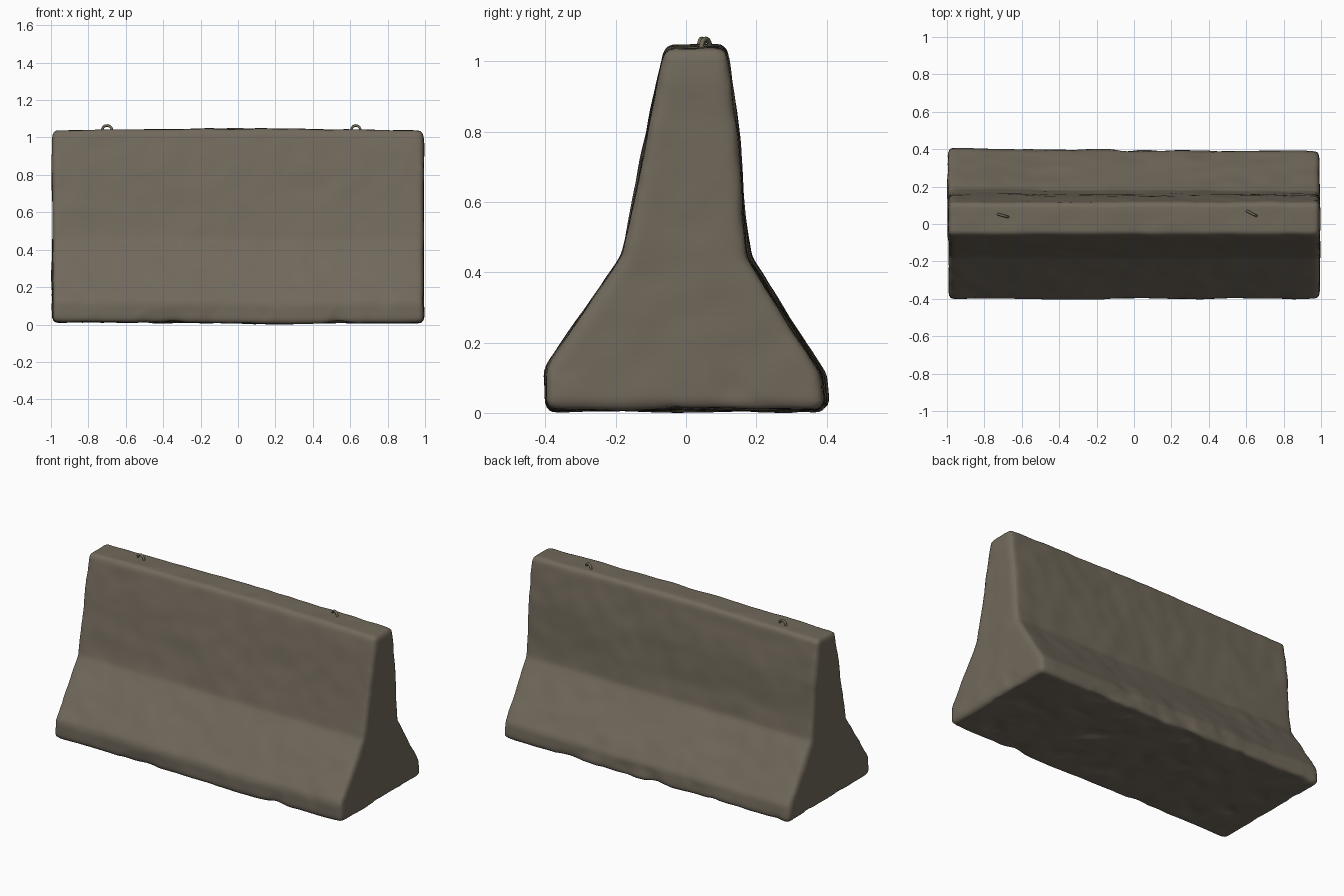
import bpy, bmesh, math
from mathutils import Vector, noise

cube = bpy.data.objects.get("Cube")
if cube:
    bpy.data.objects.remove(cube, do_unlink=True)


def make_material(name, rgb):
    mat = bpy.data.materials.new(name)
    mat.use_nodes = True
    color = (*rgb, 1)
    mat.diffuse_color = color
    bsdf = mat.node_tree.nodes["Principled BSDF"]
    bsdf.inputs["Base Color"].default_value = color
    bsdf.inputs["Roughness"].default_value = 0.9
    return mat


concrete = make_material("weathered concrete", (0.165, 0.14, 0.105))


def add_object(name, mesh):
    obj = bpy.data.objects.new(name, mesh)
    bpy.context.collection.objects.link(obj)
    return obj


# Barrier cross-section (y, z), extruded along x
profile = [(-0.40, 0.012), (-0.402, 0.125), (-0.18, 0.45), (-0.125, 0.72),
           (-0.06, 1.038), (0.115, 1.038), (0.15, 0.78), (0.165, 0.56),
           (0.18, 0.44), (0.39, 0.11), (0.40, 0.012)]
bm = bmesh.new()
end = bm.faces.new([bm.verts.new((-0.993, y, z)) for y, z in profile])
side = bmesh.ops.extrude_face_region(bm, geom=[end])["geom"]
for v in side:
    if isinstance(v, bmesh.types.BMVert):
        v.co.x = 0.993
bmesh.ops.recalc_face_normals(bm, faces=bm.faces)
mesh = bpy.data.meshes.new("barrier_blank")
bm.to_mesh(mesh)
bm.free()
blank = add_object("barrier_blank", mesh)

# Rounded edges, then an even surface to weather
bevel = blank.modifiers.new("worn edges", "BEVEL")
bevel.width = 0.022
bevel.segments = 3
bevel.limit_method = "ANGLE"
bevel.angle_limit = math.radians(35)
remesh = blank.modifiers.new("even surface", "REMESH")
remesh.mode = "VOXEL"
remesh.voxel_size = 0.014
smooth = blank.modifiers.new("soften", "SMOOTH")
smooth.iterations = 4
graph = bpy.context.evaluated_depsgraph_get()
body_mesh = bpy.data.meshes.new_from_object(blank.evaluated_get(graph))
body_mesh.name = "concrete_barrier"
bpy.data.objects.remove(blank, do_unlink=True)

# Weathering: gentle waves, small lumps and chips near the base
bm = bmesh.new()
bm.from_mesh(body_mesh)
bm.normal_update()
moves = []
for v in bm.verts:
    p = v.co
    wave = 0.006 * noise.noise(p * 3)
    lump = 0.004 * noise.noise(p * 9 + Vector((5, 2, 7)))
    low = max(0, 1 - p.z / 0.22)
    chip = -0.022 * low * max(0, noise.noise(p * 7 + Vector((1, 8, 3))) - 0.1)
    moves.append(v.normal * (wave + lump + chip))
for v, move in zip(bm.verts, moves):
    v.co += move
    height = v.co.z
    v.co.z += 0.009 * height * (1 - v.co.x ** 2)             # crowned top
    v.co.z -= 0.008 * (1 - height) * math.exp(-4 * (v.co.x - 0.3) ** 2)
    v.co.z = max(v.co.z, 0)
    if v.co.y > 0:
        v.co.y -= 0.008 * v.co.x * max(0, 1 - height)         # skewed back foot
for f in bm.faces:
    f.smooth = True
bm.to_mesh(body_mesh)
bm.free()
body_mesh.materials.clear()
body_mesh.materials.append(concrete)
add_object("concrete_barrier", body_mesh)


# Lifting loops: bent rods sunk into the top
def lifting_loop(name, x, y, angle):
    curve = bpy.data.curves.new(name, "CURVE")
    curve.dimensions = "3D"
    curve.bevel_depth = 0.007
    curve.bevel_resolution = 2
    radius = 0.028
    arch = [(-radius, -0.04)]
    arch += [(-radius * math.cos(math.pi * i / 12),
              radius * math.sin(math.pi * i / 12)) for i in range(13)]
    arch.append((radius, -0.04))
    spline = curve.splines.new("POLY")
    spline.points.add(len(arch) - 1)
    for point, (u, h) in zip(spline.points, arch):
        point.co = (u, 0, h, 1)
    obj = add_object(name, curve)
    obj.location = (x, y, 1.036)
    obj.rotation_euler.z = angle
    curve.materials.append(concrete)


lifting_loop("right_lifting_loop", -0.70, 0.045, math.radians(-16))
lifting_loop("left_lifting_loop", 0.63, 0.056, math.radians(-27))
